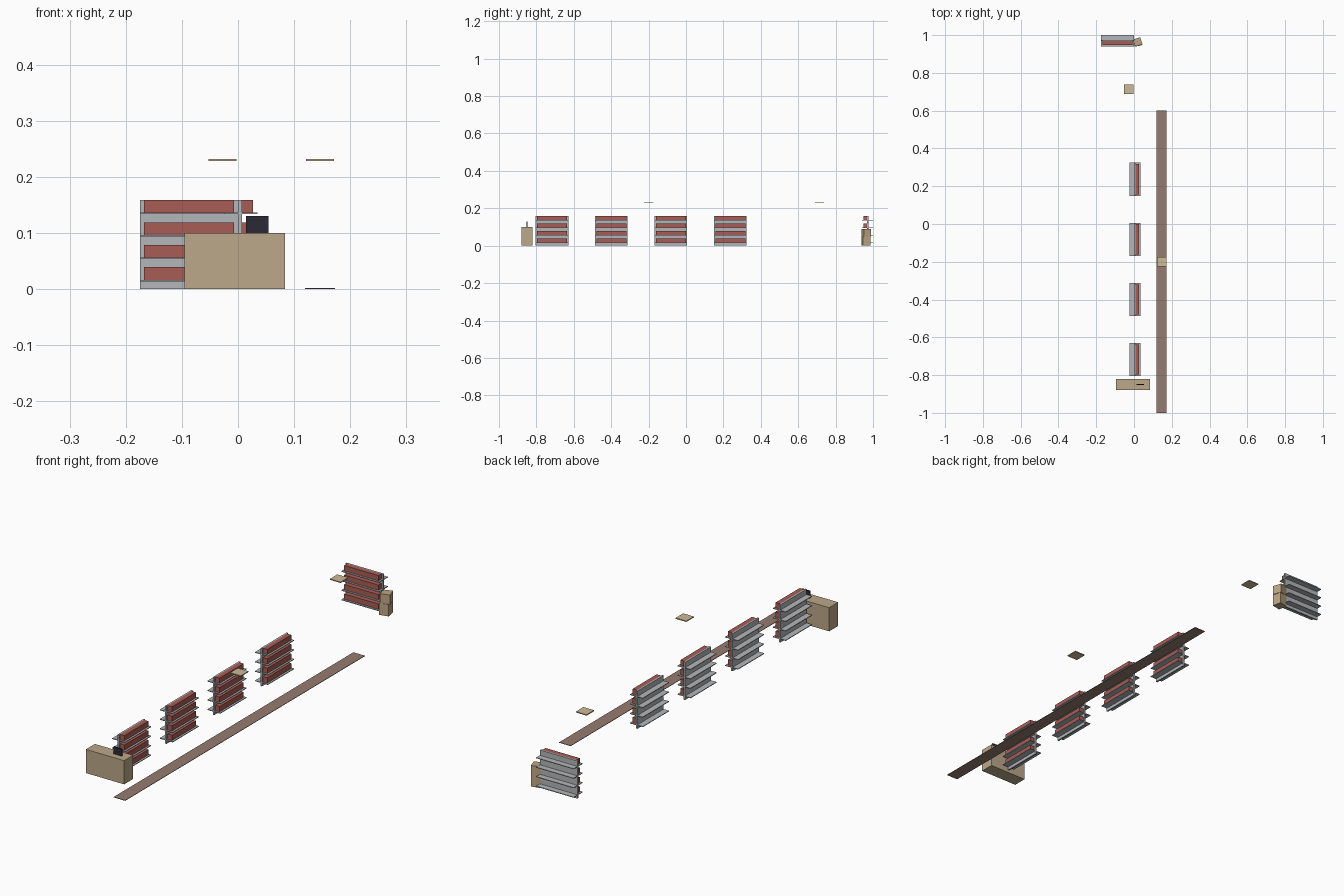
import bpy
from math import radians
from mathutils import Matrix

old = bpy.data.objects.get("Cube")
if old:
    bpy.data.objects.remove(old, do_unlink=True)


def material(name, hexcode):
    srgb = [int(hexcode[i:i + 2], 16) / 255 for i in (0, 2, 4)]
    color = [((c + 0.055) / 1.055) ** 2.4 for c in srgb] + [1]
    mat = bpy.data.materials.new(name)
    mat.use_nodes = True
    mat.diffuse_color = color
    mat.node_tree.nodes["Principled BSDF"].inputs["Base Color"].default_value = color
    return mat


METAL = material("shelf grey", "b4b7ba")
GOODS = material("stock red", "a85c55")
WOOD = material("counter tan", "bca88a")
CARD = material("cardboard tan", "bea684")
DARK = material("screen black", "2b2a33")
RUNNER = material("runner brown", "967c71")
LAMP = material("lamp cream", "cdba98")


def box(name, mat, x, y, z, place=None):
    """Box spanning the given (low, high) ranges, optionally placed by a matrix."""
    spans = (x, y, z)
    bpy.ops.mesh.primitive_cube_add(size=1)
    obj = bpy.context.object
    obj.name = name
    fit = Matrix.Translation([(a + b) / 2 for a, b in spans]) @ Matrix.Diagonal(
        [b - a for a, b in spans] + [1])
    obj.data.transform((place or Matrix()) @ fit)
    obj.data.materials.append(mat)
    return obj


def placed(x, y, angle=0):
    return Matrix.Translation((x, y, 0)) @ Matrix.Rotation(radians(angle), 4, 'Z')


def shelf_unit(name, place):
    """Double-sided rack with stock on its local +x side."""
    half = 0.0875
    box(name + "_panel", METAL, (0, 0.007), (-half, half), (0, 0.159), place)
    for i in range(4):
        z = 0.0165 + 0.04 * i
        box(f"{name}_board_{i}", METAL, (-0.025, 0.035), (-half, half), (z - 0.003, z), place)
        box(f"{name}_stock_{i}", GOODS, (0.007, 0.027), (-0.08, 0.08), (z, z + 0.0225), place)


# Row of aisle racks and the rack at the back wall
for n in range(4):
    shelf_unit(f"aisle_rack_{n}", placed(0, -0.717 + 0.318 * n))
shelf_unit("back_rack", placed(-0.0875, 0.975, -90))

# Counter with screen
box("counter", WOOD, (-0.095, 0.084), (-0.88, -0.82), (0, 0.1))
box("counter_screen", DARK, (0.014, 0.054), (-0.852, -0.847), (0.1, 0.13))

# Stacked cartons
box("lower_carton", CARD, (-0.02, 0.02), (-0.02, 0.02), (0, 0.05), placed(0.018, 0.962, 12))
box("upper_carton", CARD, (-0.02, 0.02), (-0.02, 0.02), (0.05, 0.09), placed(0.02, 0.964, 18))

# Floor runner
box("floor_runner", RUNNER, (0.119, 0.173), (-1, 0.6), (0, 0.002))

# Ceiling lamps
for n, (x, y) in enumerate([(-0.028, 0.714), (0.146, -0.2)]):
    box(f"ceiling_lamp_{n}", LAMP, (-0.025, 0.025), (-0.025, 0.025), (0.228, 0.232), placed(x, y))
